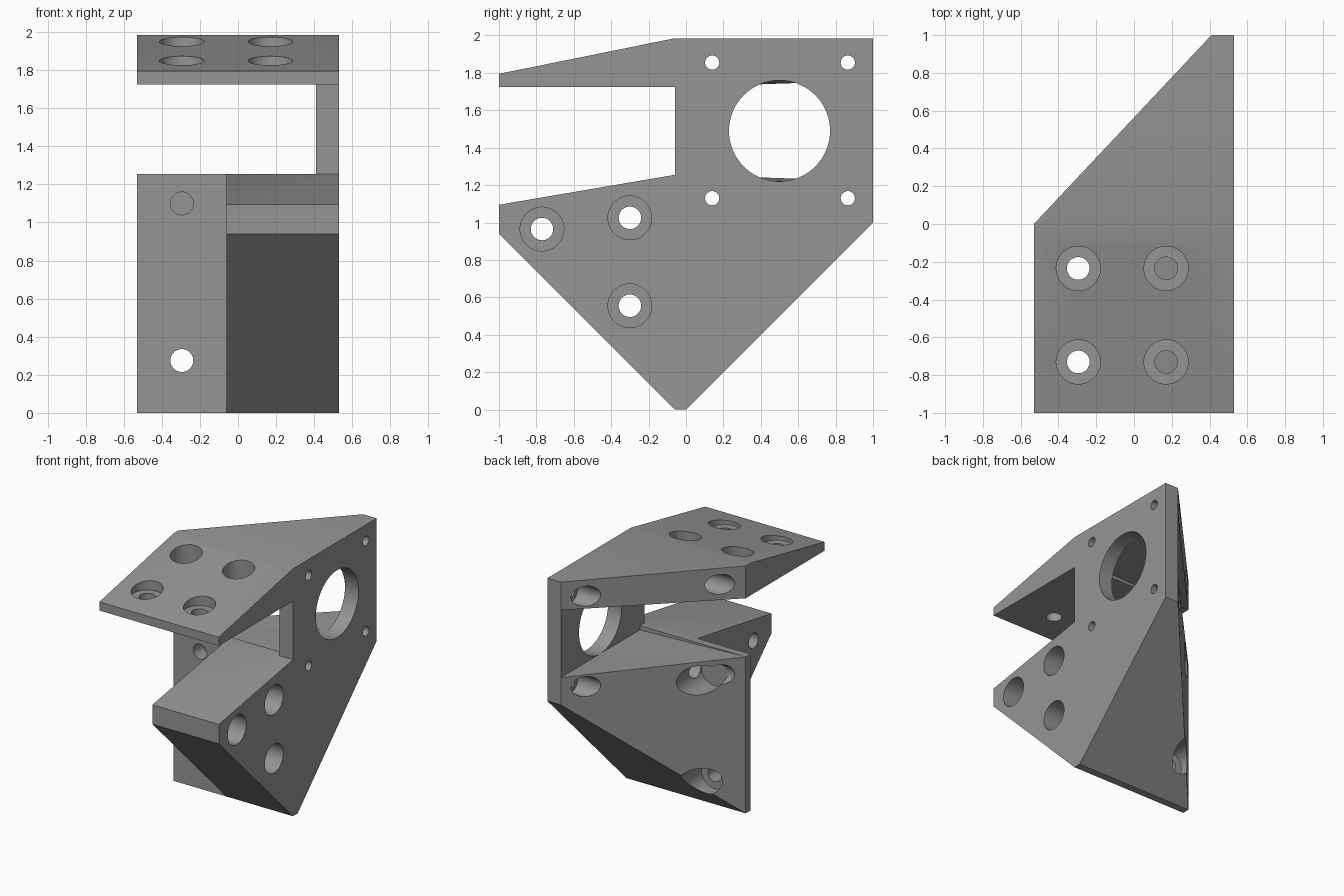
import bpy, bmesh, math
from mathutils import Matrix, Vector

if "Cube" in bpy.data.objects:
    bpy.data.objects.remove(bpy.data.objects["Cube"])

grey = bpy.data.materials.new("plain_grey")
grey.diffuse_color = (0.3, 0.3, 0.3, 1)
grey.use_nodes = True
grey.node_tree.nodes["Principled BSDF"].inputs["Base Color"].default_value = grey.diffuse_color


def link(name, bm):
    bmesh.ops.recalc_face_normals(bm, faces=bm.faces)
    me = bpy.data.meshes.new(name)
    bm.to_mesh(me)
    bm.free()
    me.materials.append(grey)
    ob = bpy.data.objects.new(name, me)
    bpy.context.collection.objects.link(ob)
    return ob


def prism(name, points, offset):
    """Extrude a flat polygon of 3D points along an offset."""
    bm = bmesh.new()
    face = bm.faces.new([bm.verts.new(p) for p in points])
    ext = bmesh.ops.extrude_face_region(bm, geom=[face])
    moved = [g for g in ext["geom"] if isinstance(g, bmesh.types.BMVert)]
    bmesh.ops.translate(bm, verts=moved, vec=offset)
    return link(name, bm)


def rod(name, start, end, r, segs=48):
    """Cylinder between two points."""
    a, b = Vector(start), Vector(end)
    bm = bmesh.new()
    rot = (b - a).to_track_quat('Z', 'Y').to_matrix().to_4x4()
    bmesh.ops.create_cone(bm, cap_ends=True, segments=segs, radius1=r, radius2=r,
                          depth=(b - a).length,
                          matrix=Matrix.Translation((a + b) / 2) @ rot)
    return link(name, bm)


def cut(cutter):
    """Subtract the cutter from the bracket and remove it."""
    mod = bracket.modifiers.new("cut", 'BOOLEAN')
    mod.operation = 'DIFFERENCE'
    mod.solver = 'EXACT'
    mod.object = cutter
    bpy.context.view_layer.update()
    dg = bpy.context.evaluated_depsgraph_get()
    me = bpy.data.meshes.new_from_object(bracket.evaluated_get(dg))
    bracket.modifiers.clear()
    bracket.data = me
    bpy.data.objects.remove(cutter)


W, MID, PLATE, WALL = 0.53, -0.06, 0.41, -0.06
LOW, HIGH = 1.255, 1.725

# Side outline with the two forward arms, extruded across the width
outline = [(-1, 1.795), (WALL, 1.985), (1, 1.985), (1, 1), (0, 0), (WALL, 0),
           (-1, 0.94), (-1, 1.095), (WALL, LOW), (WALL, HIGH), (-1, HIGH)]
bracket = prism("motor_bracket", [(-W, y, z) for y, z in outline], (2 * W, 0, 0))

# Diagonal rear cut leaving the side plate
slope = 1 / (PLATE + W)
cut(prism("rear_cut", [(x, (x + W) * slope, -1) for x in (-W - 0.5, PLATE)]
          + [(PLATE, 2, -1), (-W - 0.5, 2, -1)], (0, 0, 4)))

# Free space left of the lower arm
cut(prism("arm_cut", [(-1, -2, -1), (MID, -2, -1), (MID, WALL, -1), (-1, WALL, -1)],
          (0, 0, 2.5)))

# Motor opening through the front wall
cut(prism("window_cut", [(-1, WALL, LOW), (PLATE, WALL, LOW),
                         (PLATE, WALL, HIGH), (-1, WALL, HIGH)], (0, 2, 0)))

# Motor pocket widening toward the side plate
cz = (LOW + HIGH) / 2
a, b = 0.27, 0.235 - 0.0175
cut(prism("pocket_cut", [(-1, 0, cz - b), (PLATE, 0, cz - a),
                         (PLATE, 0, cz + a), (-1, 0, cz + b)], (0, 2, 0)))

# Motor shaft opening in the side plate
cut(rod("shaft_cut", (0.35, 0.5, cz), (0.8, 0.5, cz), 0.27, 96))

# Motor screw holes with access bores from behind
for y in (0.14, 0.865):
    for z in (1.13, 1.855):
        cut(rod("screw_cut", (0.3, y, z), (0.8, y, z), 0.038, 32))
        cut(rod("access_cut", (-1, y, z), (PLATE, y, z), 0.08))

# Counterbored holes in the upper arm
for x in (-0.295, 0.17):
    for y in (-0.73, -0.235):
        cut(rod("hole_cut", (x, y, 1.6), (x, y, 2.2), 0.06))
        cut(rod("bore_cut", (x, y, 1.795), (x, y, 2.2), 0.117))

# Counterbored holes in the lower arm
for y, z in ((-0.77, 0.965), (-0.3, 1.025), (-0.3, 0.555)):
    cut(rod("hole_cut", (-0.3, y, z), (0.8, y, z), 0.06))
    cut(rod("bore_cut", (0.06, y, z), (0.8, y, z), 0.117))

# Front wall holes, counterbored from behind
for z in (0.275, 1.1):
    cut(rod("hole_cut", (-0.295, -0.3, z), (-0.295, 1, z), 0.06))
    cut(rod("bore_cut", (-0.295, 0.06, z), (-0.295, 1, z), 0.117))

bpy.context.view_layer.objects.active = bracket
bracket.select_set(True)
bpy.ops.object.shade_smooth_by_angle(angle=math.radians(25))
